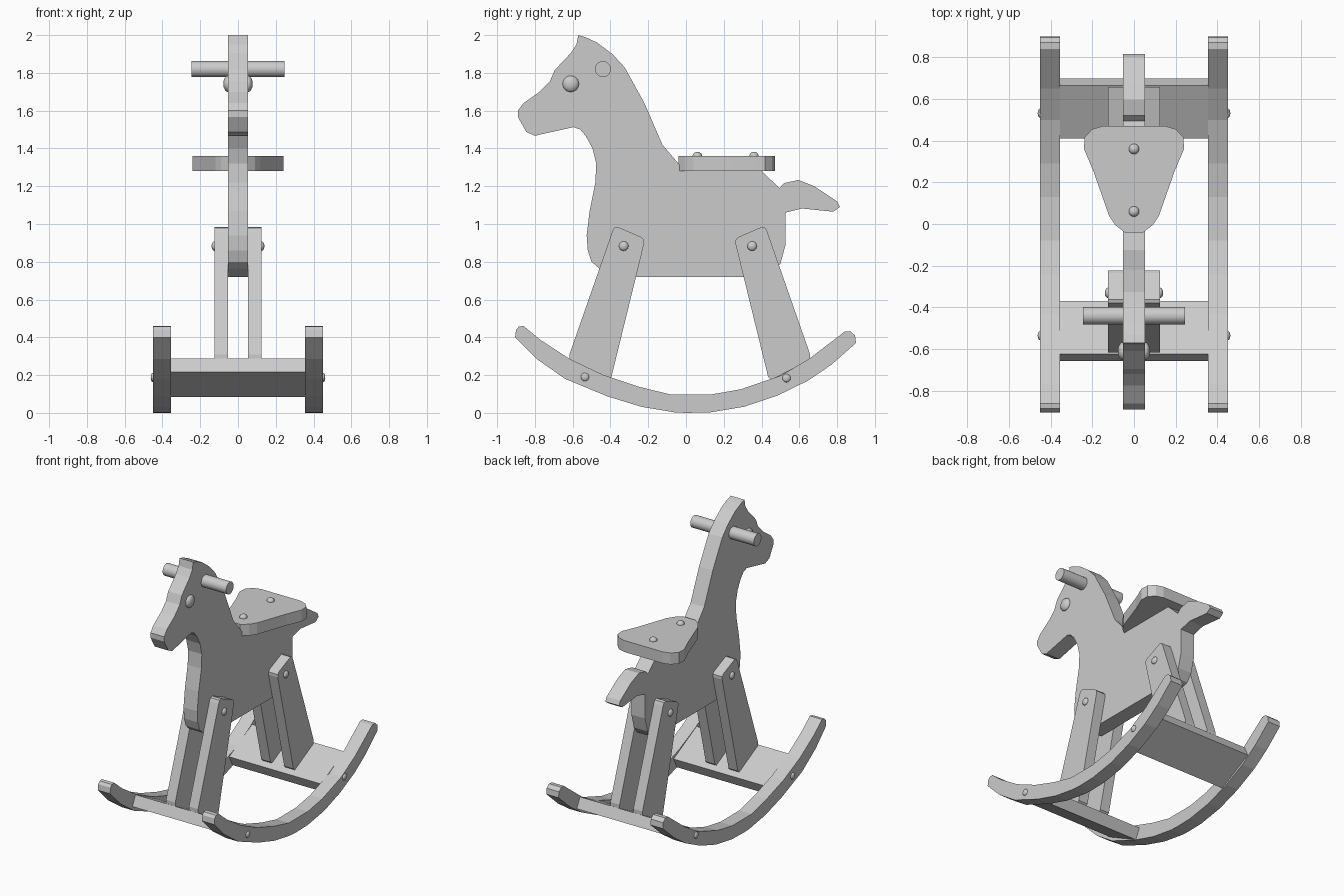
import bpy, bmesh, math
from mathutils import Matrix, Vector

if "Cube" in bpy.data.objects:
    bpy.data.objects.remove(bpy.data.objects["Cube"])


def finish(name, bm, smooth=False):
    bmesh.ops.recalc_face_normals(bm, faces=bm.faces)
    me = bpy.data.meshes.new(name)
    bm.to_mesh(me)
    bm.free()
    ob = bpy.data.objects.new(name, me)
    bpy.context.collection.objects.link(ob)
    if smooth:
        bpy.context.view_layer.objects.active = ob
        ob.select_set(True)
        bpy.ops.object.shade_smooth_by_angle(angle=math.radians(35))
        ob.select_set(False)
    return ob


def board(name, pts, lo, hi, flat=False):
    """Extrude a (y, z) outline along x, or an (x, y) outline along z when flat."""
    bm = bmesh.new()
    vs = [bm.verts.new((a, b, lo) if flat else (lo, a, b)) for a, b in pts]
    face = bm.faces.new(vs)
    ext = bmesh.ops.extrude_face_region(bm, geom=[face])
    move = Vector((0, 0, hi - lo)) if flat else Vector((hi - lo, 0, 0))
    bmesh.ops.translate(bm, vec=move,
                        verts=[g for g in ext['geom'] if isinstance(g, bmesh.types.BMVert)])
    return finish(name, bm)


def dome(name, loc, scale):
    bm = bmesh.new()
    bmesh.ops.create_uvsphere(bm, u_segments=20, v_segments=12, radius=1,
                              matrix=Matrix.Translation(loc) @ Matrix.Diagonal((*scale, 1)))
    return finish(name, bm, True)


def rear(pts):
    """Front parts repeat at the rear, mirrored about y = 0.02."""
    return [(0.04 - y, z) for y, z in pts]


# body with head, neck and tail in one board
body = [(-.57, 2.0), (-.53, 1.988), (-.47, 1.96), (-.39, 1.90), (-.325, 1.83), (-.22, 1.64),
        (-.125, 1.42), (-.04, 1.32), (0, 1.285), (.395, 1.285), (.495, 1.19),
        (.52, 1.217), (.595, 1.233), (.68, 1.20), (.80, 1.12), (.815, 1.09), (.78, 1.065),
        (.615, 1.082), (.527, 1.06), (.527, .89), (.50, .79), (.46, .74), (.40, .72),
        (-.38, .72), (-.46, .765), (-.50, .80), (-.52, .86), (-.526, .94), (-.51, 1.07),
        (-.48, 1.22), (-.475, 1.32), (-.495, 1.40), (-.53, 1.465), (-.56, 1.50),
        (-.595, 1.513), (-.80, 1.467), (-.845, 1.487), (-.89, 1.566), (-.89, 1.60),
        (-.86, 1.64), (-.775, 1.70), (-.72, 1.757), (-.695, 1.815), (-.61, 1.905),
        (-.58, 1.95)]
board("body", body, -.053, .053)

# seat
half = [(.15, .47), (.20, .455), (.237, .417), (.24, .36), (.195, .254), (.12, .04),
        (.09, -.005), (.045, -.04)]
board("seat", half + [(-x, y) for x, y in reversed(half)], 1.28, 1.36, flat=True)
for y in (.06, .36):
    dome("seat_bolt", (0, y, 1.36), (.025, .025, .022))

# handle
bm = bmesh.new()
bmesh.ops.create_cone(bm, cap_ends=True, segments=32, radius1=.042, radius2=.042, depth=.49,
                      matrix=Matrix.Translation((0, -.44, 1.82)) @ Matrix.Rotation(math.pi / 2, 4, 'Y'))
finish("handle", bm, True)

# outlines of leg, cross plank and rocker
leg = [(-.39, .96), (-.38, .98), (-.362, .985), (-.235, .93), (-.222, .915), (-.222, .895),
       (-.395, .19), (-.41, .177), (-.617, .28), (-.617, .31)]
plank = [(-.37, .156), (-.624, .287), (-.658, .216), (-.406, .085)]
rocker = [(-.905, .40), (-.90, .44), (-.885, .457), (-.86, .46), (-.77, .386), (-.615, .285),
          (-.435, .20), (-.245, .137), (-.08, .097), (.13, .097), (.29, .125), (.50, .197),
          (.65, .285), (.84, .43), (.87, .432), (.895, .41), (.90, .37), (.77, .255),
          (.645, .17), (.485, .092), (.31, .033), (.13, .003), (0, 0), (-.06, .003),
          (-.235, .032), (-.415, .087), (-.64, .18), (-.79, .285)]

board("front_plank", plank, -.356, .356)
board("rear_plank", rear(plank), -.356, .356)

# paired parts on both sides
for s, side in ((1, "left"), (-1, "right")):
    board("front_leg_" + side, leg, s * .053, s * .124)
    board("rear_leg_" + side, rear(leg), s * .053, s * .124)
    board("rocker_" + side, rocker, s * .355, s * .45)
    dome("eye_" + side, (s * .053, -.61, 1.742), (.025, .043, .043))
    for y in (-.33, .35):
        dome("leg_bolt_" + side, (s * .124, y, .883), (.016, .025, .025))
    for y, z in ((-.535, .19), (.532, .184)):
        dome("rocker_bolt_" + side, (s * .45, y, z), (.012, .022, .022))
